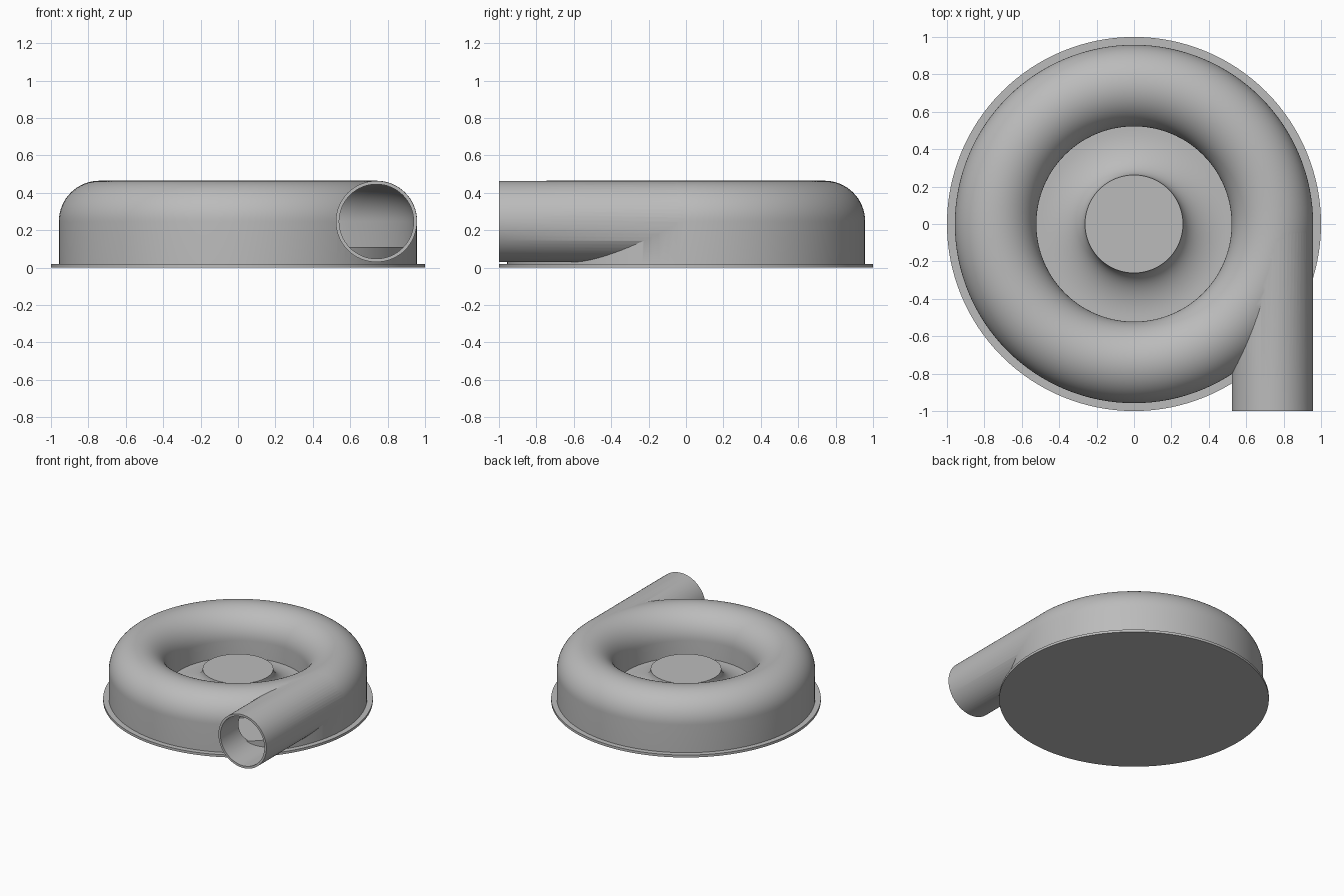
import bpy, bmesh, math
from mathutils import Matrix, Vector

cube = bpy.data.objects.get("Cube")
if cube:
    bpy.data.objects.remove(cube, do_unlink=True)

SEG = 128
RING_R, TUBE_R, WALL, MID_Z = 0.74, 0.218, 0.018, 0.247

grey = bpy.data.materials.new("plain_grey")
grey.use_nodes = True
colour = (0.5, 0.5, 0.5, 1)
grey.diffuse_color = colour
grey.node_tree.nodes["Principled BSDF"].inputs["Base Color"].default_value = colour


def make_object(name, bm):
    bmesh.ops.recalc_face_normals(bm, faces=bm.faces)
    mesh = bpy.data.meshes.new(name)
    bm.to_mesh(mesh)
    bm.free()
    mesh.materials.append(grey)
    obj = bpy.data.objects.new(name, mesh)
    bpy.context.collection.objects.link(obj)
    return obj


def lathe(name, profile, closed=False):
    """Spin an (r, z) profile around the z axis."""
    bm = bmesh.new()
    verts = [bm.verts.new((r, 0, z)) for r, z in profile]
    edges = [bm.edges.new(pair) for pair in zip(verts, verts[1:])]
    if closed:
        edges.append(bm.edges.new((verts[-1], verts[0])))
    bmesh.ops.spin(bm, geom=verts + edges, cent=(0, 0, 0), axis=(0, 0, 1),
                   angle=math.tau, steps=SEG, use_duplicate=False)
    bmesh.ops.remove_doubles(bm, verts=bm.verts, dist=1e-5)
    return make_object(name, bm)


def rod(name, radius, y0, y1):
    """Cylinder along y on the outlet axis."""
    bm = bmesh.new()
    place = (Matrix.Translation(Vector((RING_R, (y0 + y1) / 2, MID_Z)))
             @ Matrix.Rotation(math.pi / 2, 4, "X"))
    bmesh.ops.create_cone(bm, cap_ends=True, segments=64, radius1=radius,
                          radius2=radius, depth=y1 - y0, matrix=place)
    return make_object(name, bm)


def arch(radius, bottom):
    """Half-round ceiling on straight walls."""
    pts = [(RING_R + radius, bottom)]
    for i in range(33):
        a = math.pi * i / 32
        pts.append((RING_R + radius * math.cos(a), MID_Z + radius * math.sin(a)))
    return pts + [(RING_R - radius, bottom)]


def combine(target, other, operation):
    mod = target.modifiers.new(operation.lower(), "BOOLEAN")
    mod.operation = operation
    mod.solver = "EXACT"
    mod.object = other
    bpy.context.view_layer.objects.active = target
    bpy.ops.object.modifier_apply(modifier=mod.name)
    bpy.data.objects.remove(other, do_unlink=True)


# Spiral casing with a straight tangential outlet, then hollowed out
casing = lathe("casing", arch(TUBE_R, 0.015), closed=True)
combine(casing, rod("outlet_pipe", TUBE_R - 0.001, -1.0, -0.01), "UNION")
combine(casing, lathe("casing_hollow", arch(TUBE_R - WALL, 0.03), closed=True), "DIFFERENCE")
combine(casing, rod("outlet_bore", TUBE_R - WALL - 0.001, -1.1, -0.01), "DIFFERENCE")

# Flared hub that runs out into the casing floor
hub_r, hub_top, floor_r, floor_z = 0.262, 0.26, 0.5, 0.11
flare = []
for i in range(17):
    a = math.pi / 2 * i / 16
    flare.append((floor_r - (floor_r - hub_r) * math.cos(a),
                  hub_top - (hub_top - floor_z) * math.sin(a)))
hub = lathe("hub_and_floor", [(0, hub_top)] + flare
            + [(0.95, floor_z), (0.95, 0.01), (0, 0.01)])

# Base plate
base = lathe("base_plate", [(0, 0.02), (1, 0.02), (1, 0), (0, 0)])

for obj in (casing, hub, base):
    bpy.ops.object.select_all(action="DESELECT")
    obj.select_set(True)
    bpy.context.view_layer.objects.active = obj
    bpy.ops.object.shade_smooth_by_angle(angle=math.radians(30))
